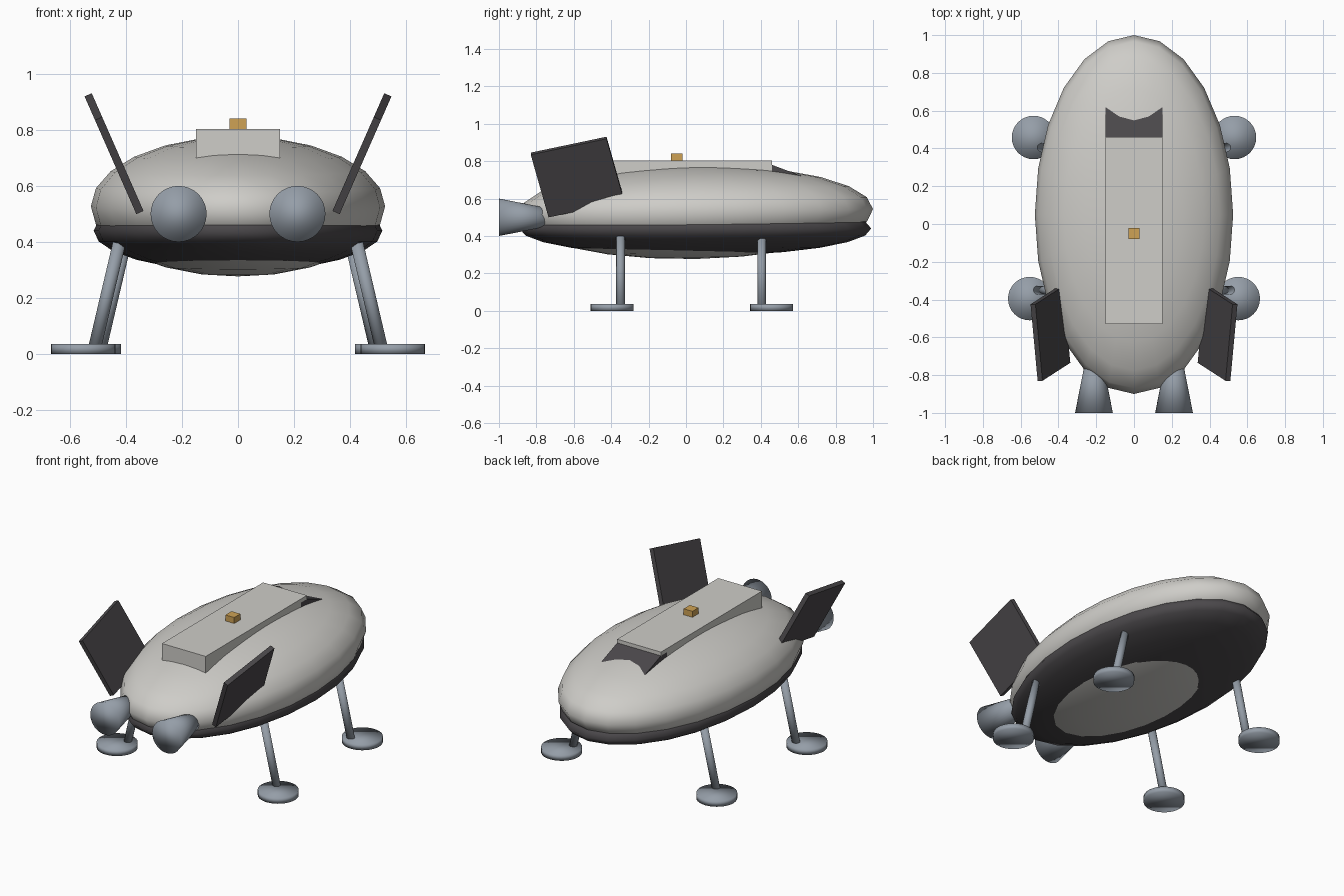
import bpy, bmesh
from math import radians
from mathutils import Vector, Matrix

cube = bpy.data.objects.get("Cube")
if cube:
    bpy.data.objects.remove(cube, do_unlink=True)


def material(name, rgb):
    m = bpy.data.materials.new(name)
    m.use_nodes = True
    m.diffuse_color = (*rgb, 1)
    m.node_tree.nodes["Principled BSDF"].inputs["Base Color"].default_value = (*rgb, 1)
    return m


HULL = material("hull_off_white", (0.62, 0.61, 0.58))
DARK = material("dark_charcoal", (0.07, 0.065, 0.07))
STEEL = material("blue_grey_metal", (0.30, 0.34, 0.39))
GOLD = material("amber", (0.62, 0.36, 0.09))


def finish(name, bm, mat, smooth=False):
    bmesh.ops.recalc_face_normals(bm, faces=bm.faces)
    for f in bm.faces:
        f.smooth = smooth
    me = bpy.data.meshes.new(name)
    bm.to_mesh(me)
    bm.free()
    me.materials.append(mat)
    ob = bpy.data.objects.new(name, me)
    bpy.context.collection.objects.link(ob)
    return ob


def ellipsoid(name, centre, radii, tilt, mat):
    bm = bmesh.new()
    m = (Matrix.Translation(centre) @ Matrix.Rotation(radians(tilt), 4, "X")
         @ Matrix.Diagonal((*radii, 1)))
    bmesh.ops.create_uvsphere(bm, u_segments=24, v_segments=12, radius=1, matrix=m)
    return finish(name, bm, mat, True)


def rod(name, start, end, r1, r2, mat):
    """Round bar or cone running from start to end."""
    a, b = Vector(start), Vector(end)
    m = Matrix.Translation((a + b) / 2) @ (b - a).to_track_quat("Z", "Y").to_matrix().to_4x4()
    bm = bmesh.new()
    bmesh.ops.create_cone(bm, cap_ends=True, segments=32, radius1=r1, radius2=r2,
                          depth=(b - a).length, matrix=m)
    return finish(name, bm, mat, True)


def prism(name, outline, offset, mat):
    """Flat outline extruded by an offset vector, centred on the outline."""
    bm = bmesh.new()
    half = Vector(offset) / 2
    face = bm.faces.new([bm.verts.new(Vector(p) - half) for p in outline])
    ext = bmesh.ops.extrude_face_region(bm, geom=[face])
    bmesh.ops.translate(bm, vec=half * 2,
                        verts=[v for v in ext["geom"] if isinstance(v, bmesh.types.BMVert)])
    return finish(name, bm, mat)


# Hull shells: the pale one pokes out below the dark one as a belly patch
ellipsoid("upper_hull", (0, 0.05, 0.527), (0.525, 0.95, 0.25), 1, HULL)
ellipsoid("lower_hull", (0, 0.05, 0.44), (0.515, 0.94, 0.146), 0, DARK)

# Flat spine along the roof, sloped window ahead of it, beacon on top
prism("roof_spine", [(0, -0.53, 0.66), (0, 0.46, 0.66), (0, 0.46, 0.803), (0, -0.53, 0.803)],
      (0.3, 0, 0), HULL)
prism("sloped_window", [(0, 0.40, 0.66), (0, 0.62, 0.66), (0, 0.62, 0.72), (0, 0.46, 0.78),
                        (0, 0.40, 0.78)], (0.3, 0, 0), DARK)
prism("roof_beacon", [(0, -0.08, 0.79), (0, -0.02, 0.79), (0, -0.02, 0.84), (0, -0.08, 0.84)],
      (0.06, 0, 0), GOLD)

for side, s in (("left", 1), ("right", -1)):
    # Engine nozzles at the -y end
    rod(f"{side}_engine", (s * 0.212, -1, 0.5), (s * 0.212, -0.72, 0.5), 0.1, 0.045, STEEL)

    # Splayed fins: x leans outward with height
    corners = [(-0.83, 0.84), (-0.425, 0.925), (-0.33, 0.59), (-0.735, 0.505)]
    outline = [(s * (0.35 + 0.44 * (z - 0.505)), y, z) for y, z in corners]
    prism(f"{side}_fin", outline, Vector((s * 0.915, 0, -0.403)) * 0.028, DARK)

    # Landing legs with round feet
    for end, x, y, foot_y in (("front", 0.552, -0.35, -0.395), ("rear", 0.532, 0.405, 0.458)):
        rod(f"{side}_{end}_leg", (s * (x - 0.04), y, 0.02), (s * (x - 0.128), y, 0.395),
            0.023, 0.023, STEEL)
        rod(f"{side}_{end}_foot", (s * x, foot_y, 0), (s * x, foot_y, 0.035),
            0.115, 0.115, STEEL)
